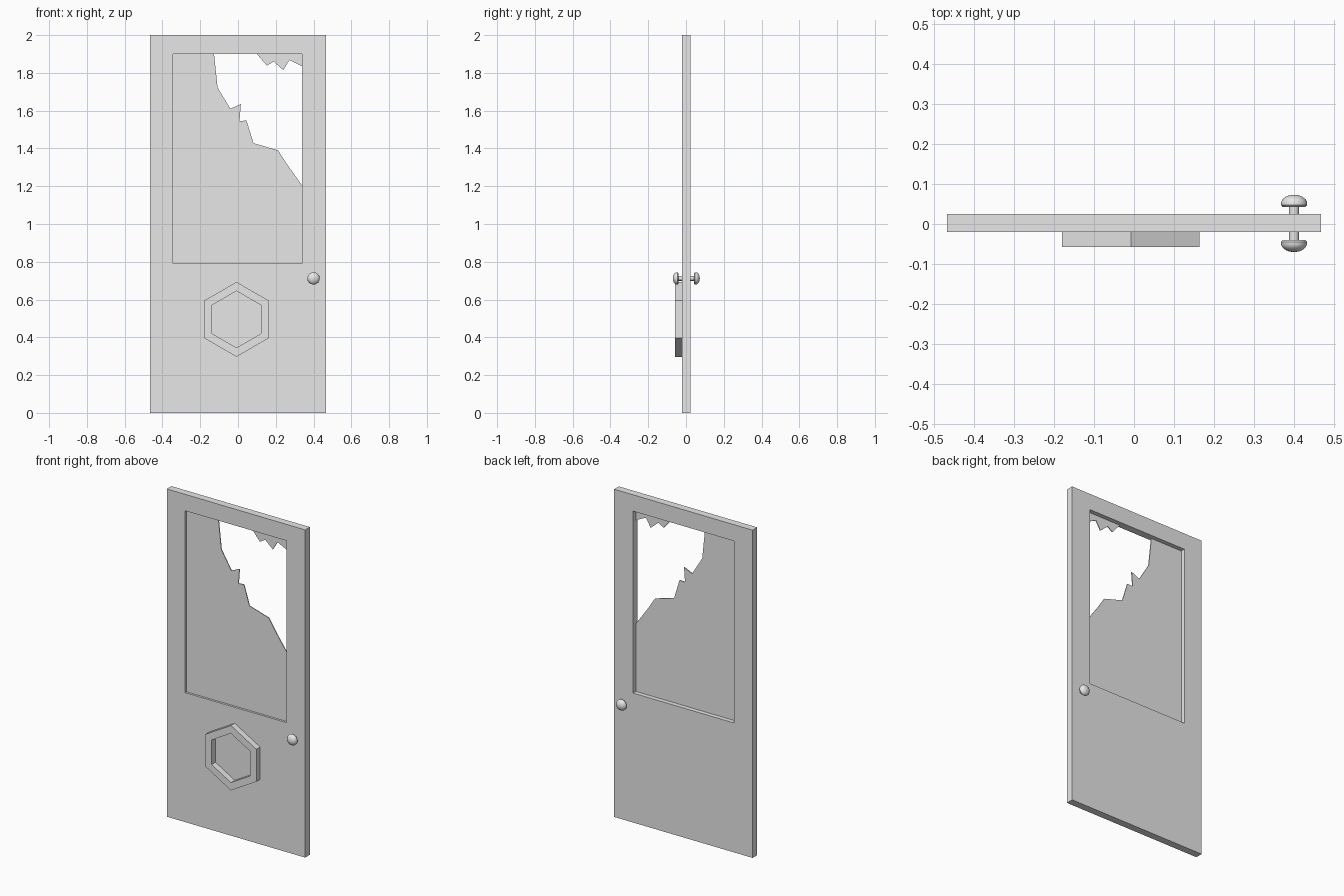
import bpy
import bmesh
from math import sin, cos, pi, radians
from mathutils import Matrix, Vector

cube = bpy.data.objects.get("Cube")
if cube:
    bpy.data.objects.remove(cube, do_unlink=True)

grey = bpy.data.materials.new("plain grey")
grey.use_nodes = True
grey.diffuse_color = (0.8, 0.8, 0.8, 1)
grey.node_tree.nodes["Principled BSDF"].inputs["Base Color"].default_value = (0.8, 0.8, 0.8, 1)


def finish(name, bm):
    bmesh.ops.recalc_face_normals(bm, faces=bm.faces[:])
    mesh = bpy.data.meshes.new(name)
    bm.to_mesh(mesh)
    bm.free()
    mesh.materials.append(grey)
    obj = bpy.data.objects.new(name, mesh)
    bpy.context.collection.objects.link(obj)
    return obj


def loop(bm, points, y):
    return [bm.verts.new((x, y, z)) for x, z in points]


def join(bm, a, b):
    """Quads between two closed loops of equal length."""
    for i in range(len(a)):
        j = (i + 1) % len(a)
        bm.faces.new((a[i], a[j], b[j], b[i]))


def ring(name, outer, inner, front, back):
    """Flat frame with an opening, extruded along y."""
    bm = bmesh.new()
    loops = [loop(bm, p, y) for p, y in
             ((outer, front), (inner, front), (inner, back), (outer, back))]
    for i in range(4):
        join(bm, loops[i], loops[(i + 1) % 4])
    return finish(name, bm)


def plate(name, outline, front, back):
    """Flat outline extruded along y."""
    bm = bmesh.new()
    a, b = loop(bm, outline, front), loop(bm, outline, back)
    bm.faces.new(a)
    bm.faces.new(b)
    join(bm, a, b)
    return finish(name, bm)


def rectangle(x0, x1, z0, z1):
    return [(x0, z0), (x1, z0), (x1, z1), (x0, z1)]


def hexagon(radius, cx=-0.008, cz=0.495):
    return [(cx + radius * sin(i * pi / 3), cz + radius * cos(i * pi / 3)) for i in range(6)]


# Door slab with its window opening
LEFT, RIGHT, SILL, HEAD = -0.343, 0.34, 0.79, 1.9
ring("door_panel", rectangle(-0.467, 0.467, 0, 2),
     rectangle(LEFT, RIGHT, SILL, HEAD), -0.02, 0.025)

# Broken pane: large remaining piece and the shard at the upper corner
crack = [(-0.127, HEAD), (-0.108, 1.722), (-0.04, 1.61), (0.015, 1.635), (0.008, 1.545),
         (0.045, 1.548), (0.082, 1.428), (0.212, 1.39), (0.257, 1.32), (RIGHT, 1.203)]
plate("broken_pane", [(RIGHT, SILL), (LEFT, SILL), (LEFT, HEAD)] + crack, -0.007, -0.002)
shard = [(0.1, HEAD), (0.153, 1.838), (0.188, 1.86), (0.24, 1.815), (0.272, 1.868), (RIGHT, 1.835)]
plate("pane_shard", shard + [(RIGHT, HEAD)], -0.007, -0.002)

# Raised hexagonal frame on the lower front
ring("hexagon_frame", hexagon(0.198), hexagon(0.15), -0.057, -0.02)

# Door knobs on a shared spindle, turned about y (radius, distance from the middle)
half = [(0.0125, 0.041), (0.028, 0.041), (0.0325, 0.046), (0.0325, 0.053),
        (0.029, 0.06), (0.021, 0.0665), (0.011, 0.0705), (0, 0.0715)]
profile = [(r, -d) for r, d in reversed(half)] + half
bm = bmesh.new()
verts = [bm.verts.new((r, d, 0)) for r, d in profile]
edges = [bm.edges.new(pair) for pair in zip(verts, verts[1:])]
bmesh.ops.spin(bm, geom=verts + edges, cent=(0, 0, 0), axis=(0, 1, 0), angle=2 * pi, steps=24)
bmesh.ops.remove_doubles(bm, verts=bm.verts[:], dist=0.0001)
bmesh.ops.transform(bm, matrix=Matrix.Translation(Vector((0.4, 0.0015, 0.712))), verts=bm.verts[:])
knobs = finish("door_knobs", bm)
bpy.ops.object.select_all(action="DESELECT")
knobs.select_set(True)
bpy.context.view_layer.objects.active = knobs
bpy.ops.object.shade_smooth_by_angle(angle=radians(35))
